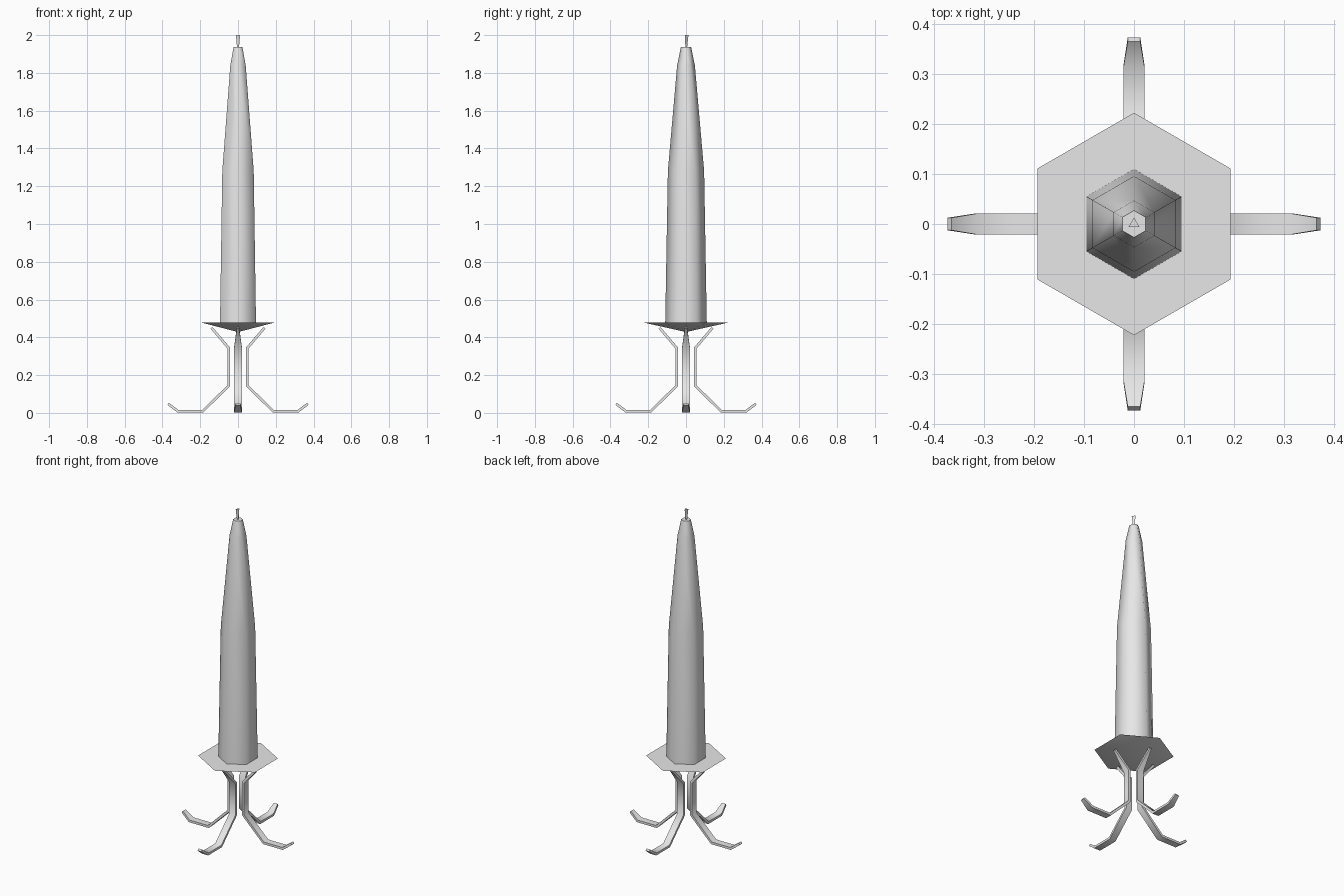
import bpy
import bmesh
from math import cos, sin, pi, radians
from mathutils import Vector, Matrix

cube = bpy.data.objects.get("Cube")
if cube:
    bpy.data.objects.remove(cube, do_unlink=True)

grey = bpy.data.materials.new("light grey")
grey.use_nodes = True
grey.diffuse_color = (0.8, 0.8, 0.8, 1)
grey.node_tree.nodes["Principled BSDF"].inputs["Base Color"].default_value = (0.8, 0.8, 0.8, 1)


def finish(name, bm, angle):
    """Turn the bmesh into a named, smoothed object."""
    bmesh.ops.remove_doubles(bm, verts=bm.verts, dist=0.0001)
    bmesh.ops.recalc_face_normals(bm, faces=bm.faces)
    mesh = bpy.data.meshes.new(name)
    bm.to_mesh(mesh)
    bm.free()
    mesh.materials.append(grey)
    obj = bpy.data.objects.new(name, mesh)
    bpy.context.collection.objects.link(obj)
    bpy.ops.object.select_all(action="DESELECT")
    obj.select_set(True)
    bpy.context.view_layer.objects.active = obj
    bpy.ops.object.shade_smooth_by_angle(angle=radians(angle))
    return obj


def loft(bm, rings):
    """Skin a list of equal-sized point rings and cap both ends."""
    loops = [[bm.verts.new(p) for p in ring] for ring in rings]
    n = len(loops[0])
    for a, b in zip(loops, loops[1:]):
        for i in range(n):
            j = (i + 1) % n
            bm.faces.new((a[i], a[j], b[j], b[i]))
    bm.faces.new(loops[0][::-1])
    bm.faces.new(loops[-1])


def turned(name, sides, profile, angle):
    """Regular prism with one corner on +y, following (radius, height)."""
    bm = bmesh.new()
    loft(bm, [[(r * sin(2 * pi * i / sides), r * cos(2 * pi * i / sides), z)
               for i in range(sides)] for r, z in profile])
    return finish(name, bm, angle)


# Candle body and wick
turned("candle", 6, [(0.11, 0.478), (0.096, 1.28), (0.047, 1.84), (0.027, 1.937)], 65)
turned("wick", 3, [(0.006, 1.935), (0.013, 2.0)], 30)

# Drip plate: flat on top, shallow cone beneath
bm = bmesh.new()
bmesh.ops.create_cone(bm, cap_ends=True, segments=6, radius1=0, radius2=0.223, depth=0.05,
                      matrix=Matrix.Translation((0, 0, 0.453)))
plate = finish("drip_plate", bm, 65)

# Four bent strap legs: (outward distance, height, strap width)
path = [(0.14, 0.45, 0.012), (0.049, 0.343, 0.042), (0.049, 0.143, 0.042),
        (0.188, 0.008, 0.042), (0.317, 0.008, 0.042), (0.37, 0.048, 0.025)]
points = [Vector(p[:2]) for p in path]
half = 0.007
for k, side in enumerate(("left", "back", "right", "front")):
    bm = bmesh.new()
    rings = []
    for i, (p, row) in enumerate(zip(points, path)):
        before = (p - points[i - 1]).normalized() if i else None
        after = (points[i + 1] - p).normalized() if i + 1 < len(points) else None
        before, after = before or after, after or before
        tangent = (before + after).normalized()
        # Mitre each bend so the strap keeps its thickness
        off = Vector((-tangent.y, tangent.x)) * half / tangent.dot(after)
        w = row[2] / 2
        a, b = p + off, p - off
        rings.append([(a.x, -w, a.y), (a.x, w, a.y), (b.x, w, b.y), (b.x, -w, b.y)])
    loft(bm, rings)
    bmesh.ops.rotate(bm, verts=bm.verts, matrix=Matrix.Rotation(k * pi / 2, 3, "Z"))
    finish(side + "_leg", bm, 60)
